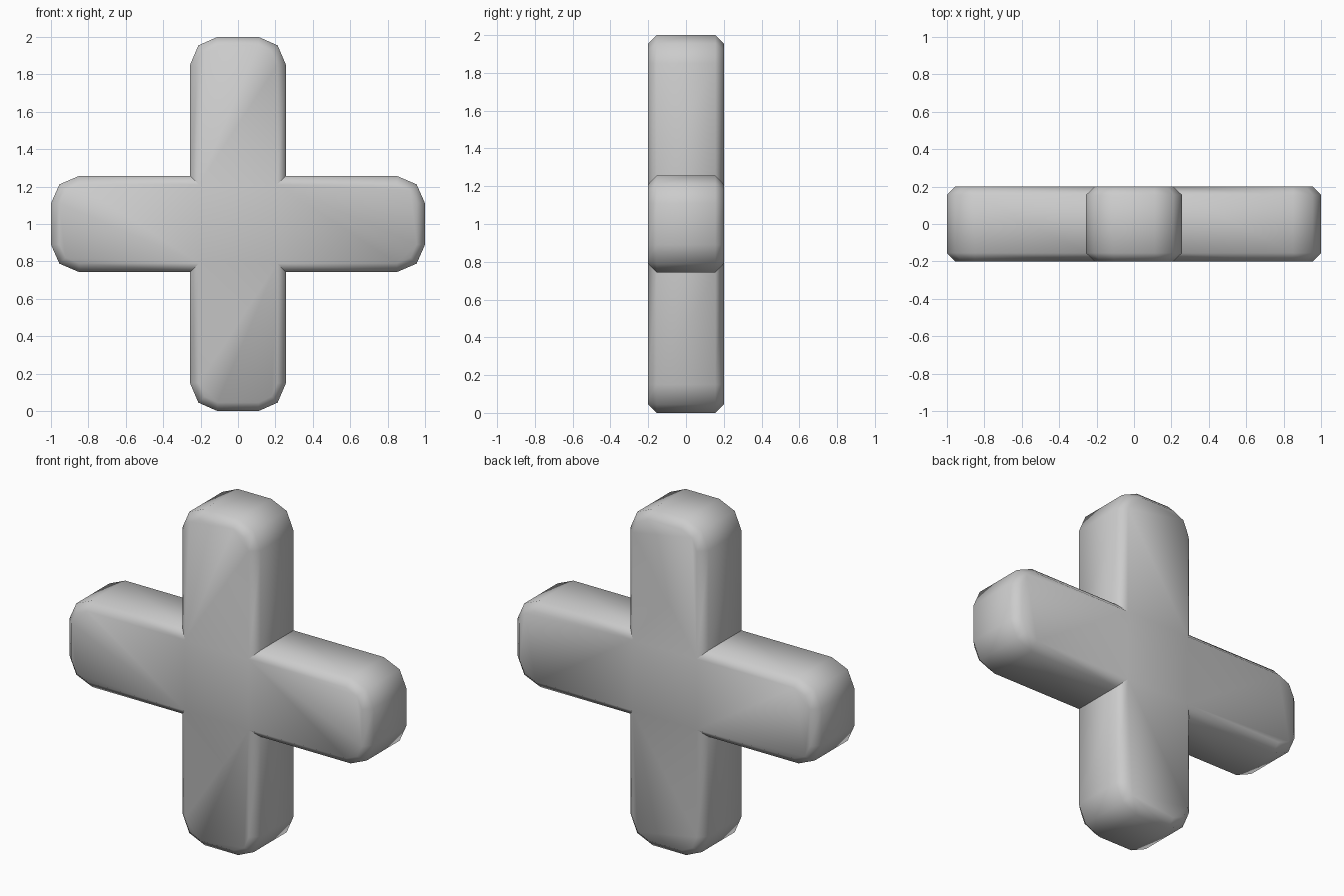
import bpy, bmesh, math

if "Cube" in bpy.data.objects:
    bpy.data.objects.remove(bpy.data.objects["Cube"])

# Half outlines of one arm end (offset sideways, distance from centre)
OUTER = [(0.257, 0.257), (0.257, 0.85), (0.212, 0.955), (0.11, 1.0)]
INNER = [(0.21, 0.21), (0.21, 0.85), (0.18, 0.922), (0.11, 0.955)]
Y_OUTER, Y_INNER = 0.155, 0.2


def arm_points(half):
    """Open outline of the upper arm, right inner corner to left tip end."""
    return half + [(-x, z) for x, z in reversed(half[1:])]


def ring(bm, half, y):
    """Whole cross outline: the arm outline turned four times."""
    verts = []
    for k in range(4):
        c, s = math.cos(k * math.pi / 2), math.sin(k * math.pi / 2)
        for x, z in arm_points(half):
            verts.append(bm.verts.new((x * c - z * s, y, 1 + x * s + z * c)))
    return verts


bm = bmesh.new()
rings = [ring(bm, INNER, -Y_INNER), ring(bm, OUTER, -Y_OUTER),
         ring(bm, OUTER, Y_OUTER), ring(bm, INNER, Y_INNER)]
n = len(rings[0])

# Rim and its chamfers
for a, b in zip(rings, rings[1:]):
    for i in range(n):
        j = (i + 1) % n
        bm.faces.new((a[i], a[j], b[j], b[i]))

# Front and back: centre square plus four arms
step = n // 4
for r in (rings[0], rings[3]):
    bm.faces.new([r[k * step] for k in range(4)])
    for k in range(4):
        bm.faces.new([r[(k * step + i) % n] for i in range(step + 1)])

bmesh.ops.recalc_face_normals(bm, faces=bm.faces)
mesh = bpy.data.meshes.new("rounded_cross")
bm.to_mesh(mesh)
bm.free()

cross = bpy.data.objects.new("rounded_cross", mesh)
bpy.context.collection.objects.link(cross)
bpy.context.view_layer.objects.active = cross
cross.select_set(True)
bpy.ops.object.shade_smooth_by_angle(angle=math.radians(55))
